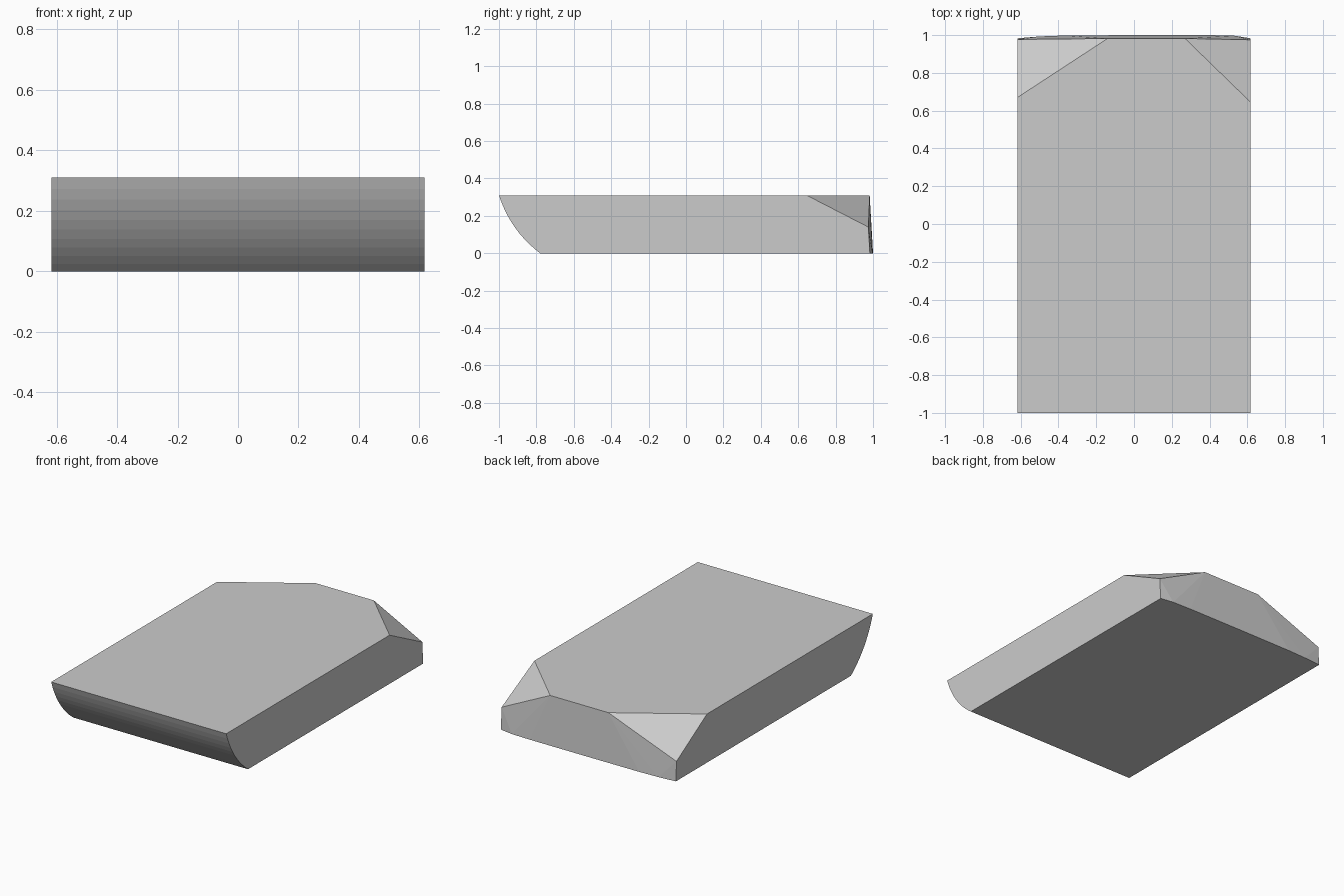
import bpy, bmesh, math

if "Cube" in bpy.data.objects:
    bpy.data.objects.remove(bpy.data.objects["Cube"])

W, H = 0.617, 0.31
bm = bmesh.new()

# Curved front: convex arc between top lip and bottom edge, on both sides
SEG, SAG = 10, 0.03
y0, z0, y1, z1 = -1.0, H, -0.78, 0.0
chord = math.hypot(y1 - y0, z1 - z0)
ny, nz = (z1 - z0) / chord, -(y1 - y0) / chord   # outward normal of the chord
for i in range(SEG + 1):
    t = i / SEG
    b = 4 * SAG * t * (1 - t)
    for x in (-W, W):
        bm.verts.new((x, y0 + (y1 - y0) * t + ny * b, z0 + (z1 - z0) * t + nz * b))

# Slightly bowed back edge along the bottom
for x, y in ((-W, 0.983), (-0.5, 0.993), (-0.37, 0.998), (0, 1.0), (0.4, 1.0), (0.53, 0.997), (W, 0.983)):
    bm.verts.new((x, y, 0))

# Back top edge and the two unequal cut-off corners
for co in ((-0.14, 0.982, H), (0.27, 0.982, H),
           (-W, 0.67, H), (-W, 0.977, 0.125),
           (W, 0.645, H), (W, 0.975, 0.14)):
    bm.verts.new(co)

# Close the solid (it is convex) and merge flat regions
res = bmesh.ops.convex_hull(bm, input=bm.verts[:])
loose = {v for v in res["geom_interior"] + res["geom_unused"] if isinstance(v, bmesh.types.BMVert)}
bmesh.ops.delete(bm, geom=list(loose), context='VERTS')
bmesh.ops.dissolve_limit(bm, angle_limit=math.radians(0.3), verts=bm.verts[:], edges=bm.edges[:])
bmesh.ops.recalc_face_normals(bm, faces=bm.faces[:])

me = bpy.data.meshes.new("slab")
bm.to_mesh(me)
bm.free()
slab = bpy.data.objects.new("slab", me)
bpy.context.collection.objects.link(slab)
